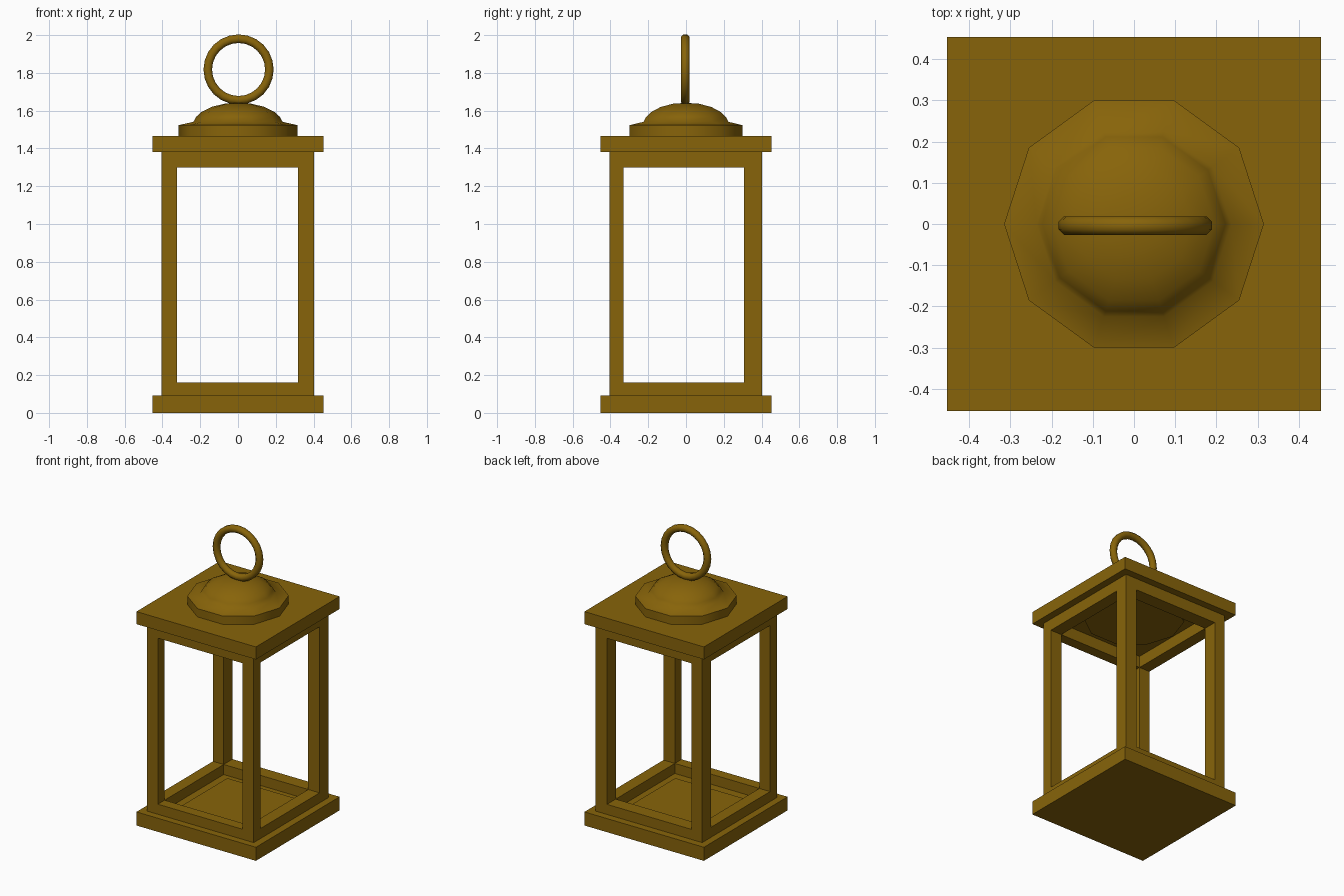
import bpy, bmesh, math
from mathutils import Matrix

cube = bpy.data.objects.get("Cube")
if cube:
    bpy.data.objects.remove(cube)

brass = bpy.data.materials.new("aged_brass")
brass.use_nodes = True
colour = (0.245, 0.127, 0.003, 1)
brass.diffuse_color = colour
brass.node_tree.nodes["Principled BSDF"].inputs["Base Color"].default_value = colour


def finish(name, bm, smooth=None):
    bmesh.ops.recalc_face_normals(bm, faces=bm.faces)
    mesh = bpy.data.meshes.new(name)
    bm.to_mesh(mesh)
    bm.free()
    mesh.materials.append(brass)
    obj = bpy.data.objects.new(name, mesh)
    bpy.context.collection.objects.link(obj)
    if smooth:
        bpy.ops.object.select_all(action='DESELECT')
        obj.select_set(True)
        bpy.context.view_layer.objects.active = obj
        bpy.ops.object.shade_smooth_by_angle(angle=math.radians(smooth))


def box(name, xs, ys, zs):
    bm = bmesh.new()
    bounds = (xs, ys, zs)
    centre = [(a + b) / 2 for a, b in bounds]
    size = [b - a for a, b in bounds]
    matrix = Matrix.Translation(centre) @ Matrix.Diagonal((*size, 1))
    bmesh.ops.create_cube(bm, size=1, matrix=matrix)
    finish(name, bm)


# Base and roof slabs, with a thin panel on the floor
SLAB = (-0.453, 0.453)
PANEL = (-0.27, 0.27)
LOW, HIGH = 0.093, 1.38
box("base_slab", SLAB, SLAB, (0, LOW))
box("floor_panel", PANEL, PANEL, (LOW - 0.01, LOW + 0.004))
box("roof_slab", SLAB, SLAB, (HIGH, 1.466))

# Corner posts, slightly uneven in width
sides_x = {"right": (-0.405, -0.324), "left": (0.317, 0.403)}
sides_y = {"front": (-0.405, -0.332), "back": (0.308, 0.403)}
for nx, xs in sides_x.items():
    for ny, ys in sides_y.items():
        box(f"{ny}_{nx}_post", xs, ys, (LOW, HIGH))

# Rails between the posts at the bottom and top
inner_x = (sides_x["right"][1], sides_x["left"][0])
inner_y = (sides_y["front"][1], sides_y["back"][0])
for level, zs in {"lower": (LOW, 0.162), "upper": (1.30, HIGH)}.items():
    for ny, ys in sides_y.items():
        box(f"{ny}_{level}_rail", inner_x, ys, zs)
    for nx, xs in sides_x.items():
        box(f"{nx}_{level}_rail", xs, inner_y, zs)

# Ten-sided domed cap, lathed from a profile and let through the roof
profile = [(0, 1.374), (0.315, 1.374), (0.315, 1.523), (0.236, 1.541),
           (0.222, 1.567), (0.195, 1.592), (0.14, 1.62), (0.07, 1.637), (0, 1.641)]
bm = bmesh.new()
verts = [bm.verts.new((r, 0, z)) for r, z in profile]
edges = [bm.edges.new(pair) for pair in zip(verts, verts[1:])]
bmesh.ops.spin(bm, geom=verts + edges, cent=(0, 0, 0), axis=(0, 0, 1),
               angle=math.tau, steps=10)
bmesh.ops.remove_doubles(bm, verts=bm.verts, dist=0.0005)
# Soft all round, with a crisp edge only along the rim
finish("domed_cap", bm, 60)

# Carrying ring: an eight-sided tube swept round a circle
bm = bmesh.new()
centre_z, major, tube = 1.818, 0.163, 0.0245
section = bmesh.ops.create_circle(
    bm, segments=8, radius=tube,
    matrix=Matrix.Translation((major, 0, 0)) @ Matrix.Rotation(math.pi / 2, 4, 'X')
    @ Matrix.Rotation(math.pi / 8, 4, 'Z'))["verts"]
loop_edges = list({e for v in section for e in v.link_edges})
bmesh.ops.spin(bm, geom=section + loop_edges, cent=(0, 0, 0), axis=(0, 0, 1),
               angle=math.tau, steps=24)
bmesh.ops.remove_doubles(bm, verts=bm.verts, dist=0.0005)
bm.transform(Matrix.Translation((0.003, -0.004, centre_z))
             @ Matrix.Rotation(math.pi / 2, 4, 'X'))
finish("carrying_ring", bm, 60)
